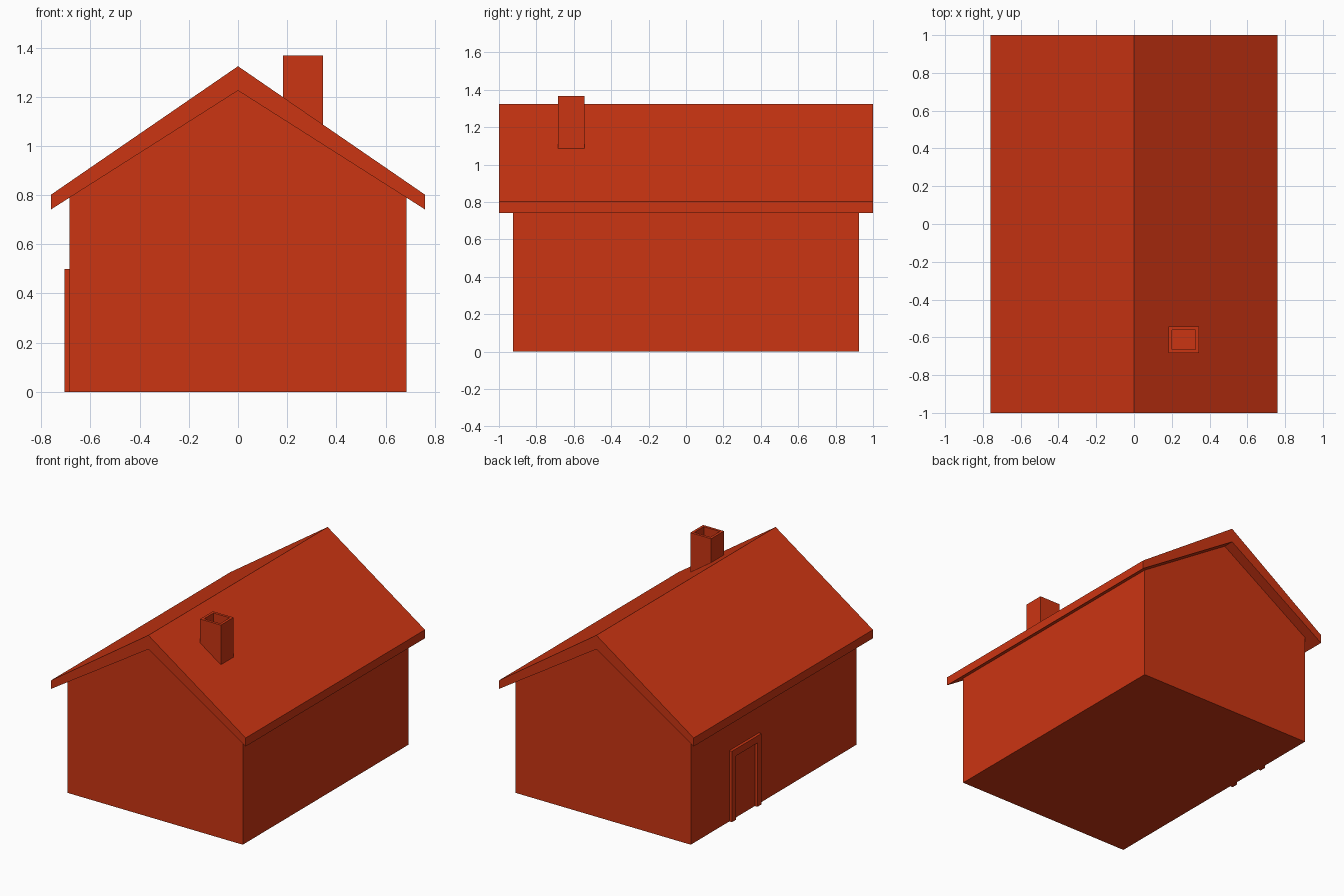
import bpy, bmesh
from mathutils import Vector

if "Cube" in bpy.data.objects:
    bpy.data.objects.remove(bpy.data.objects["Cube"])

# Shared red finish
red = bpy.data.materials.new("red_paint")
red.diffuse_color = (0.6, 0.035, 0.006, 1)
red.use_nodes = True
red.node_tree.nodes["Principled BSDF"].inputs["Base Color"].default_value = red.diffuse_color


def finish(name, bm):
    bmesh.ops.recalc_face_normals(bm, faces=bm.faces)
    mesh = bpy.data.meshes.new(name)
    bm.to_mesh(mesh)
    bm.free()
    mesh.materials.append(red)
    obj = bpy.data.objects.new(name, mesh)
    bpy.context.collection.objects.link(obj)
    return obj


def prism(name, profile, axis, start, end):
    """Extrude a closed 2D profile (horizontal, z) along the x or y axis."""
    bm = bmesh.new()
    place = (lambda h, z: (start, h, z)) if axis == "x" else (lambda h, z: (h, start, z))
    face = bm.faces.new([bm.verts.new(place(h, z)) for h, z in profile])
    shift = Vector((end - start, 0, 0)) if axis == "x" else Vector((0, end - start, 0))
    new = bmesh.ops.extrude_face_region(bm, geom=[face], use_keep_orig=True)["geom"]
    bmesh.ops.translate(bm, vec=shift, verts=[g for g in new if isinstance(g, bmesh.types.BMVert)])
    return finish(name, bm)


# Walls with gable ends
prism("house_walls", [(-0.685, 0), (0.685, 0), (0.685, 0.79), (0, 1.225), (-0.685, 0.79)],
      "y", -0.925, 0.925)

# Overhanging roof, thicker at the ridge
prism("roof", [(-0.76, 0.742), (0, 1.225), (0.76, 0.742), (0.76, 0.802), (0, 1.324), (-0.76, 0.802)],
      "y", -1, 1)

# Door frame on the left wall: two posts and a lintel
y0, y1, post = 0.165, 0.495, 0.045
prism("door_frame", [(y0, 0), (y0, 0.5), (y1, 0.5), (y1, 0),
                     (y1 - post, 0), (y1 - post, 0.45), (y0 + post, 0.45), (y0 + post, 0)],
      "x", -0.705, -0.685)

# Chimney with a recessed flue in its top
bm = bmesh.new()
bmesh.ops.create_cube(bm, size=1)
bmesh.ops.scale(bm, vec=(0.162, 0.142, 0.315), verts=bm.verts)
bmesh.ops.translate(bm, vec=(0.264, -0.613, 1.2095), verts=bm.verts)
top = max(bm.faces, key=lambda f: f.calc_center_median().z)
bmesh.ops.inset_region(bm, faces=[top], thickness=0.026)
flue = bmesh.ops.extrude_face_region(bm, geom=[top])["geom"]
bmesh.ops.translate(bm, vec=(0, 0, -0.06), verts=[g for g in flue if isinstance(g, bmesh.types.BMVert)])
if top.is_valid:
    bmesh.ops.delete(bm, geom=[top], context="FACES_ONLY")
finish("chimney", bm)
